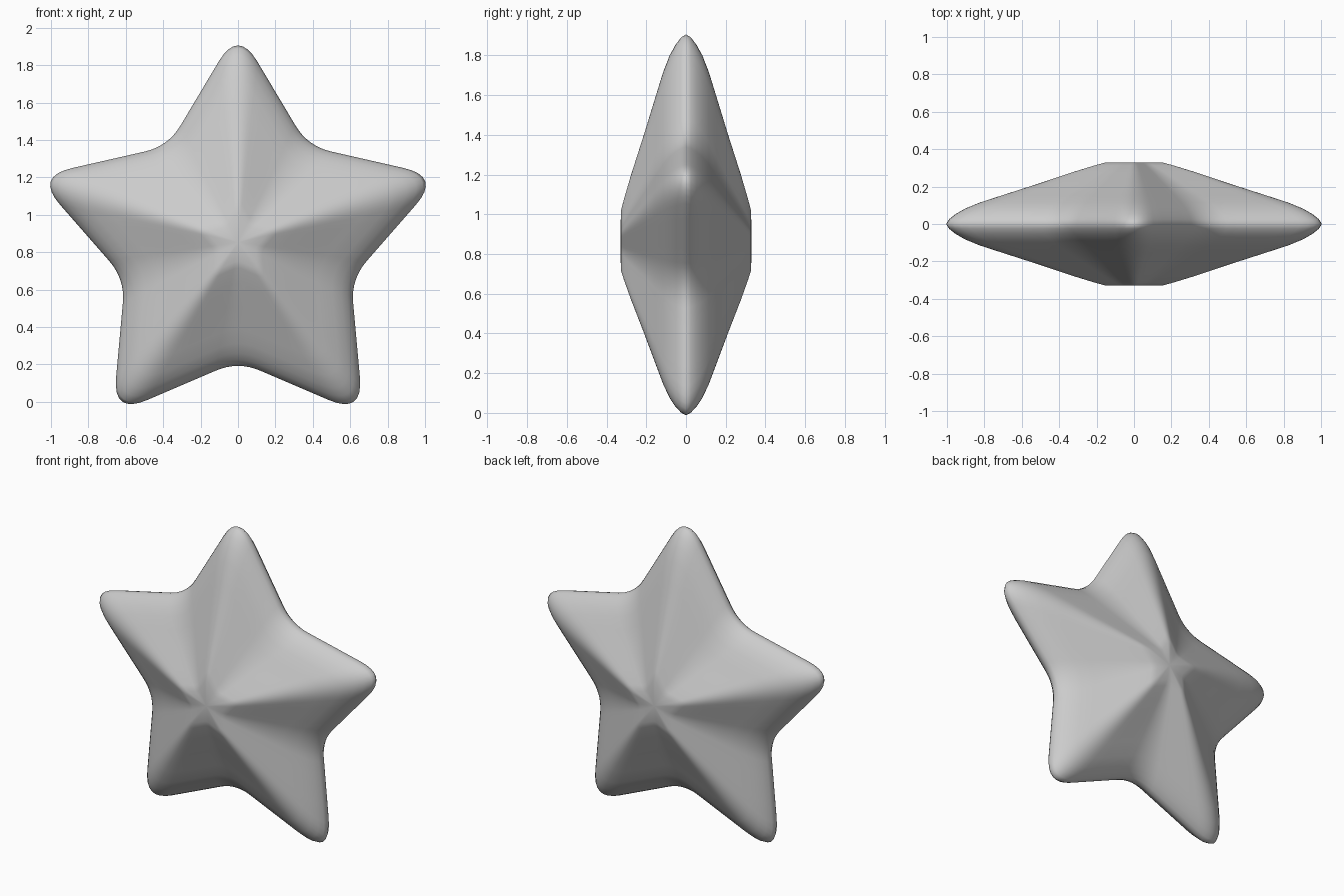
import bpy, bmesh
from math import sin, cos, pi
from mathutils import Vector

if "Cube" in bpy.data.objects:
    bpy.data.objects.remove(bpy.data.objects["Cube"])

CENTRE_Z = 0.853
TIP_R, NOTCH_R = 1.14, 0.635      # sharp corners before rounding
TIP_CUT, NOTCH_CUT = 0.203, 0.13  # length of edge used by each rounded corner
STEPS = 8

# Star outline with rounded tips and notches
corners = []
for i in range(10):
    r = NOTCH_R if i % 2 else TIP_R
    corners.append(Vector((r * sin(i * pi / 5), r * cos(i * pi / 5))))

outline = []
for i, c in enumerate(corners):
    cut = NOTCH_CUT if i % 2 else TIP_CUT
    a = c + (corners[i - 1] - c).normalized() * cut
    b = c + (corners[(i + 1) % 10] - c).normalized() * cut
    for k in range(STEPS + 1):
        t = k / STEPS
        outline.append(a * (1 - t) ** 2 + c * 2 * t * (1 - t) + b * t ** 2)
    # points along the straight flank
    nxt = corners[(i + 1) % 10]
    cut_n = TIP_CUT if i % 2 else NOTCH_CUT
    e = nxt + (c - nxt).normalized() * cut_n
    for k in (1, 2, 3):
        outline.append(b.lerp(e, k / 4))

# Half thickness from the flat centre out to the rim: (outline scale, depth)
half = [(0.155, 0.328), (0.21, 0.313), (0.33, 0.276), (0.52, 0.212), (0.7, 0.154),
        (0.82, 0.115), (0.9, 0.082), (0.95, 0.053), (0.985, 0.025)]
profile = [(s, -d) for s, d in half] + [(1.0, 0.0)] + [(s, d) for s, d in reversed(half)]

# Star body: scaled outlines bridged from front to back
bm = bmesh.new()
rings = [[bm.verts.new((p.x * s, y, CENTRE_Z + p.y * s)) for p in outline]
         for s, y in profile]
n = len(outline)
for r0, r1 in zip(rings, rings[1:]):
    for j in range(n):
        bm.faces.new((r0[j], r0[(j + 1) % n], r1[(j + 1) % n], r1[j]))
for ring, y in ((rings[0], -0.33), (rings[-1], 0.33)):
    mid = bm.verts.new((0, y, CENTRE_Z))
    for j in range(n):
        bm.faces.new((ring[j], ring[(j + 1) % n], mid))
bmesh.ops.recalc_face_normals(bm, faces=bm.faces[:])
for f in bm.faces:
    f.smooth = True

mesh = bpy.data.meshes.new("star")
bm.to_mesh(mesh)
bm.free()
star = bpy.data.objects.new("star", mesh)
bpy.context.collection.objects.link(star)
